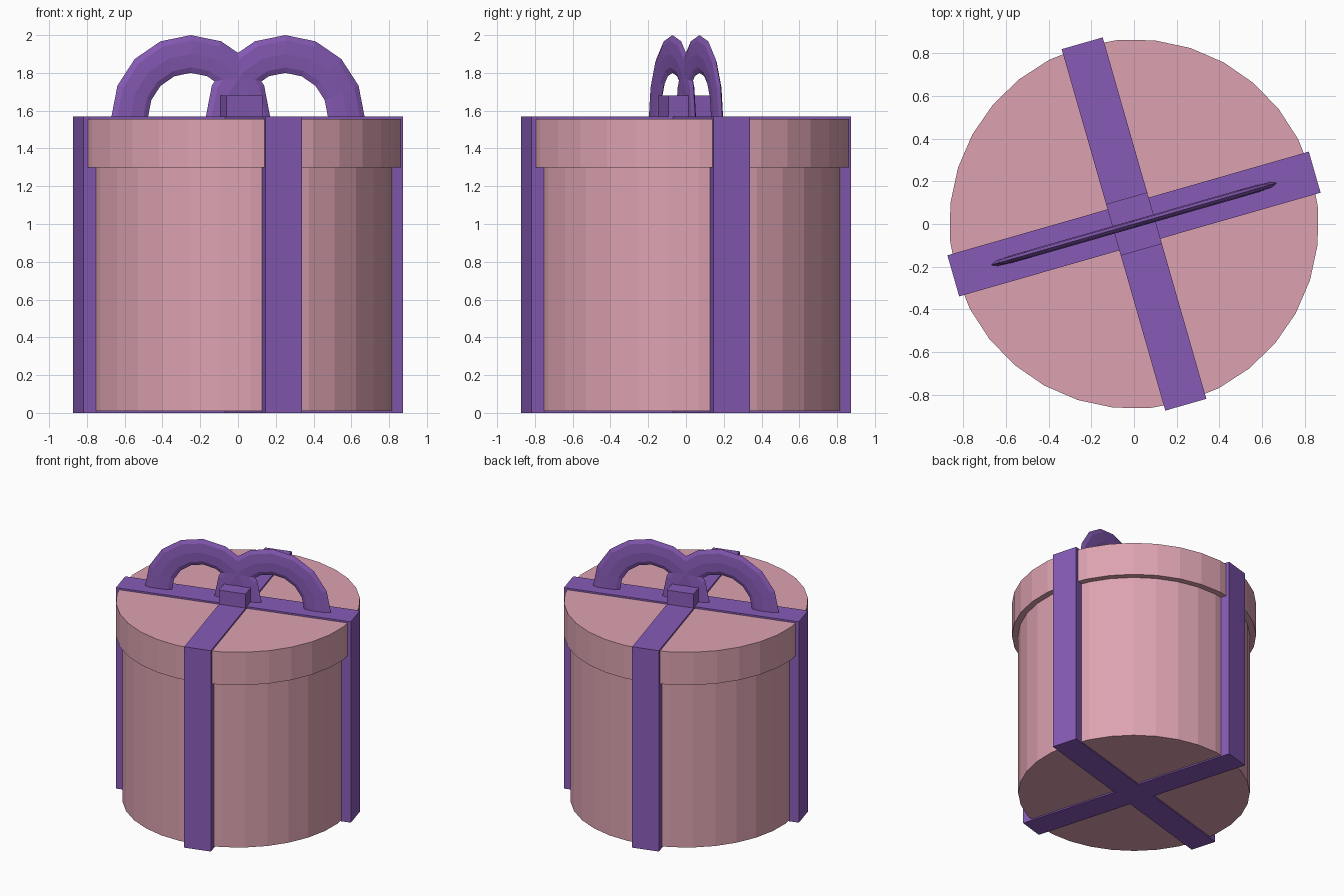
import bpy
import bmesh
from math import cos, sin, pi, radians
from mathutils import Matrix

cube = bpy.data.objects.get("Cube")
if cube:
    bpy.data.objects.remove(cube, do_unlink=True)

TURN = Matrix.Rotation(radians(16), 4, "Z")
HALF = 0.10      # half width of the ribbon
REACH = 0.88     # ribbon distance from the centre
TOP = 1.57       # top of the ribbon


def make_material(name, colour):
    mat = bpy.data.materials.new(name)
    mat.use_nodes = True
    mat.diffuse_color = colour
    mat.node_tree.nodes["Principled BSDF"].inputs["Base Color"].default_value = colour
    return mat


pink = make_material("dusty_pink", (0.72, 0.365, 0.44, 1))
purple = make_material("ribbon_purple", (0.245, 0.105, 0.475, 1))


def finish(name, bm, mat):
    bmesh.ops.recalc_face_normals(bm, faces=bm.faces)
    bm.transform(TURN)
    mesh = bpy.data.meshes.new(name)
    bm.to_mesh(mesh)
    bm.free()
    mesh.materials.append(mat)
    obj = bpy.data.objects.new(name, mesh)
    bpy.context.collection.objects.link(obj)
    return obj


def prism(name, outline, low, high, mat):
    bm = bmesh.new()
    base = bm.faces.new([bm.verts.new((x, y, low)) for x, y in outline])
    side = bmesh.ops.extrude_face_region(bm, geom=[base])["geom"]
    verts = [v for v in side if isinstance(v, bmesh.types.BMVert)]
    bmesh.ops.translate(bm, verts=verts, vec=(0, 0, high - low))
    return finish(name, bm, mat)


def circle(radius, sides=32):
    return [(radius * cos(2 * pi * i / sides), radius * sin(2 * pi * i / sides))
            for i in range(sides)]


# Round box and its overhanging lid
prism("box_body", circle(0.82), 0.01, 1.32, pink)
prism("box_lid", circle(0.865), 1.30, 1.557, pink)

# Crossed ribbon: one arm of the plus-shaped outline, repeated four times
cross = []
x, y = (REACH, REACH, HALF), (-HALF, HALF, HALF)
for quarter in range(4):
    c, s = round(cos(quarter * pi / 2)), round(sin(quarter * pi / 2))
    cross += [(c * a - s * b, s * a + c * b) for a, b in zip(x, y)]
prism("crossed_ribbon", cross, 0, TOP, purple)

# Knot block in the middle
KNOT = 0.125
prism("bow_knot", [(-HALF, -KNOT), (HALF, -KNOT), (HALF, KNOT), (-HALF, KNOT)],
      TOP - 0.02, 1.68, purple)


# Flat arched bow loops
def bow_loop(name, centre, major=0.333, minor=0.1, depth=0.018, steps=8, sides=8):
    bm = bmesh.new()
    rings = []
    for i in range(steps + 1):
        a = pi * i / steps
        ring = []
        for j in range(sides):
            b = 2 * pi * j / sides
            r = major + minor * cos(b)
            ring.append(bm.verts.new((centre + 1.01 * r * cos(a), depth * sin(b),
                                      TOP - 0.003 + r * sin(a))))
        rings.append(ring)
    for one, two in zip(rings, rings[1:]):
        for j in range(sides):
            k = (j + 1) % sides
            bm.faces.new((one[j], one[k], two[k], two[j]))
    bm.faces.new(rings[0])
    bm.faces.new(rings[-1])
    return finish(name, bm, purple)


for label, side in (("left", 1), ("right", -1)):
    bow_loop("bow_loop_" + label, side * 0.26)
